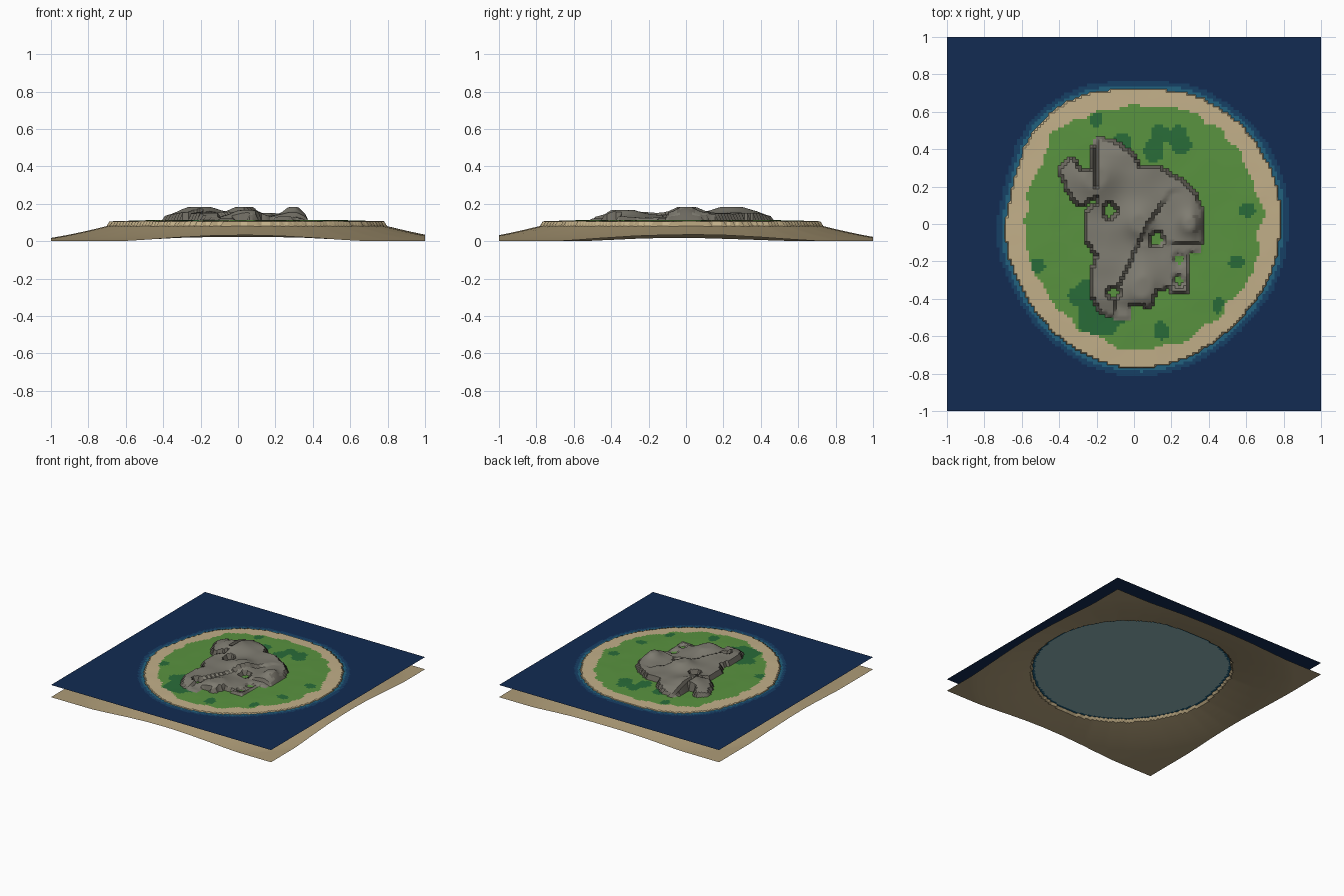
import bpy, bmesh, math
from mathutils import Vector, noise

if "Cube" in bpy.data.objects:
    bpy.data.objects.remove(bpy.data.objects["Cube"])

N = 128                       # cells per side of the height grids
WATER_Z = 0.10

COAST = [(.795, 0), (.77, .23), (.635, .49), (.425, .655), (.23, .725), (-.19, .725),
         (-.415, .635), (-.575, .465), (-.65, .23), (-.70, -.03), (-.67, -.22),
         (-.545, -.465), (-.385, -.635), (-.16, -.76), (.11, -.78), (.365, -.69),
         (.59, -.505), (.75, -.27)]
ROCK = [(-.34, .36), (-.40, .29), (-.36, .18), (-.31, .11), (-.27, .10), (-.20, .15),
        (-.20, .11), (-.26, .07), (-.26, -.09), (-.20, -.17), (-.23, -.27), (-.23, -.38),
        (-.18, -.47), (-.10, -.50), (-.03, -.50), (-.03, -.43), (.09, -.44),
        (.12, -.36), (.19, -.33), (.19, -.37), (.29, -.37), (.29, -.14),
        (.34, -.16), (.37, -.06), (.37, .05), (.33, .16), (.25, .24), (.14, .30),
        (.03, .30), (0, .37), (-.10, .44), (-.20, .46), (-.23, .38), (-.22, .30),
        (-.27, .28)]
# grass pits in the rock and wooded patches: x, y, radius
PITS = [(-.13, .07, .042), (.12, -.08, .04), (.24, -.19, .035), (.24, -.30, .03),
        (-.11, -.37, .035)]
WOODS = [(.12, .39, .06), (.15, .47, .06), (-.18, -.48, .13), (.24, .43, .06),
         (.25, .49, .05), (.14, -.58, .04), (-.50, .41, .05), (-.52, -.22, .035),
         (.55, -.20, .035), (-.06, .45, .05), (-.21, .56, .03), (-.27, -.38, .07),
         (.60, .09, .03), (.45, -.42, .04)]
PEAKS = [(-.20, .25, .13), (.05, -.34, .12), (.30, .0, .07), (.03, .0, .10)]
FAULT = [(.2, .18), (.06, -.02), (-.02, -.2), (-.1, -.36), (-.1, -.6), (.6, -.6), (.6, .18)]


def material(name, rgb):
    m = bpy.data.materials.new(name)
    m.diffuse_color = (*rgb, 1)
    m.use_nodes = True
    m.node_tree.nodes["Principled BSDF"].inputs["Base Color"].default_value = m.diffuse_color
    return m


def inside(poly, x, y):
    hit = False
    for (ax, ay), (bx, by) in zip(poly, poly[1:] + poly[:1]):
        if (ay > y) != (by > y) and x < ax + (bx - ax) * (y - ay) / (by - ay):
            hit = not hit
    return hit


def distance(poly, x, y):
    """Signed distance to an outline, negative inside."""
    best = 9
    for (ax, ay), (bx, by) in zip(poly, poly[1:] + poly[:1]):
        ex, ey = bx - ax, by - ay
        t = max(0, min(1, ((x - ax) * ex + (y - ay) * ey) / (ex * ex + ey * ey)))
        best = min(best, math.hypot(x - ax - t * ex, y - ay - t * ey))
    return -best if inside(poly, x, y) else best


def round_corners(poly):
    out = []
    for a, b in zip(poly, poly[1:] + poly[:1]):
        for t in (.25, .75):
            out.append((a[0] + (b[0] - a[0]) * t, a[1] + (b[1] - a[1]) * t))
    return out


COAST = round_corners(COAST)


def in_circles(circles, x, y, wobble=0):
    return any(math.hypot(x - cx, y - cy) < r + wobble for cx, cy, r in circles)


def is_rock(x, y):
    return abs(x) < .42 and abs(y) < .52 and inside(ROCK, x, y) \
        and not in_circles(PITS, x, y)


def ramp(v, width):
    return max(0, min(1, v / width))


def height(x, y):
    d = distance(COAST, x, y)
    n = noise.noise(Vector((x * 7, y * 7, 3)))
    if d > 0:                                   # sloping sea floor
        return .083 * max(0, 1 - d / .46) ** 1.4
    if is_rock(x, y):                           # rock plateau
        z = .150 + .008 * n
        for px, py, r in PEAKS:
            z += .045 * math.exp(-((x - px) ** 2 + (y - py) ** 2) / (r * r) * 1.5)
        if abs(x + .20) < .012 and y > .19:     # narrow cleft
            z -= .035
        z -= .02 * (ramp(-.30 - x, .1) + ramp(-.40 - y, .1) + ramp(y - .38, .08)
                    + ramp(x - .31, .05))
        z = min(z, .183)
        if inside(FAULT, x, y):                 # dropped side of the diagonal fault
            z -= .022 * (1 - ramp(x - .12, .15)) if y > -.1 else .022 * ramp(.2 + abs(x - .05), .3)
        return max(z, .122)
    return .106 + min(.007, -d * .03) + .0015 * n


def sheet(name, z_at, pick, mats):
    """Square height-field sheet with one material picked per face."""
    me = bpy.data.meshes.new(name)
    for m in mats:
        me.materials.append(m)
    bm = bmesh.new()
    bmesh.ops.create_grid(bm, x_segments=N, y_segments=N, size=1)
    for v in bm.verts:
        v.co.z = z_at(v.co.x, v.co.y)
    bm.normal_update()
    for f in bm.faces:
        f.material_index = pick(f)
        f.smooth = True
    for e in bm.edges:
        if e.is_manifold and e.calc_face_angle(0) > math.radians(35):
            e.smooth = False
    bm.to_mesh(me)
    bm.free()
    ob = bpy.data.objects.new(name, me)
    bpy.context.collection.objects.link(ob)
    return ob


def land_pick(f):
    c = f.calc_center_median()
    z_max = max(v.co.z for v in f.verts)
    if z_max > .118:
        return 4 if f.normal.z < .75 else 3
    d = distance(COAST, c.x, c.y)
    wob = .04 * noise.noise(Vector((c.x * 9, c.y * 9, 0)))
    if d > 0:
        return 5
    if d > -.105 + wob:
        return 0
    return 2 if in_circles(WOODS, c.x, c.y, wob) else 1


def water_pick(f):
    c = f.calc_center_median()
    d = distance(COAST, c.x, c.y)
    return 3 if d < -.02 else 2 if d < .015 else 1 if d < .04 else 0


# island and sea floor
sheet("island_terrain", height, land_pick, [
    material("sand", (.54, .43, .25)), material("grass", (.10, .29, .05)),
    material("woods", (.022, .15, .04)), material("rock", (.21, .20, .165)),
    material("rock_cliff", (.15, .14, .115)), material("sea_floor", (.42, .33, .185))])

# water surface, running under the island
sheet("water_surface", lambda x, y: WATER_Z, water_pick, [
    material("deep_water", (.006, .024, .085)), material("offshore_water", (.008, .05, .13)),
    material("shallow_water", (.015, .12, .21)), material("lagoon_water", (.28, .47, .48))])
